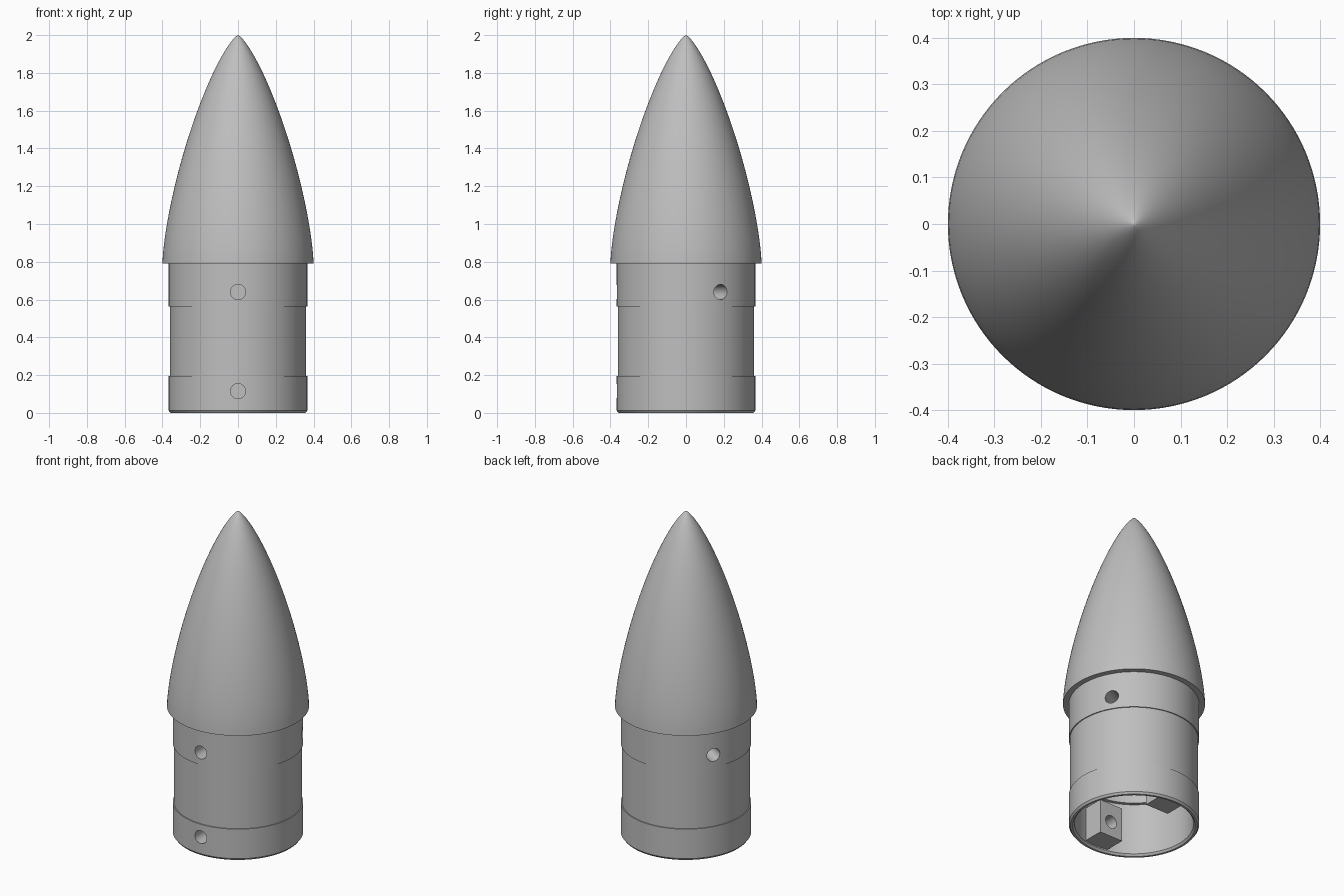
import bpy, bmesh, math
from mathutils import Matrix, Vector

cube = bpy.data.objects.get("Cube")
if cube:
    bpy.data.objects.remove(cube, do_unlink=True)

SEGMENTS = 128
BASE_Z, TOP_Z, BASE_R = 0.79, 2.0, 0.40
HOLE_R, UPPER_Z, LOWER_Z = 0.04, 0.64, 0.115

grey = bpy.data.materials.new("plain grey")
grey.use_nodes = True
grey.diffuse_color = (0.52, 0.52, 0.52, 1)
grey.node_tree.nodes["Principled BSDF"].inputs["Base Color"].default_value = grey.diffuse_color


def finish(name, bm):
    bmesh.ops.recalc_face_normals(bm, faces=bm.faces)
    mesh = bpy.data.meshes.new(name)
    bm.to_mesh(mesh)
    bm.free()
    mesh.materials.append(grey)
    obj = bpy.data.objects.new(name, mesh)
    bpy.context.collection.objects.link(obj)
    return obj


def lathe(name, profile):
    """Revolve (radius, height) points around the z axis."""
    bm = bmesh.new()
    verts = [bm.verts.new((r, 0, z)) for r, z in profile]
    edges = [bm.edges.new(pair) for pair in zip(verts, verts[1:])]
    bmesh.ops.spin(bm, geom=verts + edges, cent=(0, 0, 0), axis=(0, 0, 1),
                   angle=math.tau, steps=SEGMENTS, use_merge=True)
    bmesh.ops.remove_doubles(bm, verts=bm.verts, dist=1e-5)
    return finish(name, bm)


def box(name, size, centre):
    bm = bmesh.new()
    bmesh.ops.create_cube(bm, size=1, matrix=Matrix.Translation(centre) @ Matrix.Diagonal((*size, 1)))
    return finish(name, bm)


def activate(obj):
    bpy.ops.object.select_all(action="DESELECT")
    obj.select_set(True)
    bpy.context.view_layer.objects.active = obj


def drill(obj, degrees, z, inner):
    """Cut a radial screw hole from outside in to the given radius."""
    a = math.radians(degrees)
    out = Vector((math.cos(a), math.sin(a), 0))
    depth = 0.5 - inner
    bm = bmesh.new()
    place = Matrix.Translation(out * (inner + depth / 2) + Vector((0, 0, z)))
    turn = out.to_track_quat("Z", "Y").to_matrix().to_4x4()
    bmesh.ops.create_cone(bm, cap_ends=True, segments=40, radius1=HOLE_R,
                          radius2=HOLE_R, depth=depth, matrix=place @ turn)
    cutter = finish("hole_cutter", bm)
    cutter.hide_render = True
    mod = obj.modifiers.new("hole", "BOOLEAN")
    mod.operation, mod.solver, mod.object = "DIFFERENCE", "EXACT", cutter
    activate(obj)
    bpy.ops.object.modifier_apply(modifier=mod.name)
    bpy.data.objects.remove(cutter, do_unlink=True)


def smooth(obj):
    activate(obj)
    bpy.ops.object.shade_smooth_by_angle(angle=math.radians(25))


# Nose cone: low-drag curve with a flat overhanging base
def nose_radius(t):
    theta = math.acos(1 - 2 * t)
    return BASE_R * math.sqrt(max(0, theta - math.sin(2 * theta) / 2) / math.pi)


STEPS = 48
curve = [((i / STEPS) ** 1.6) for i in range(STEPS + 1)]
nose_profile = [(nose_radius(t), TOP_Z - t * (TOP_Z - BASE_Z)) for t in curve]
nose_cone = lathe("nose_cone", nose_profile + [(0, BASE_Z)])
smooth(nose_cone)

# Shoulder: two raised bands around a slimmer middle, open at the bottom
BAND, MIDDLE = 0.367, 0.361
shoulder = lathe("shoulder", [
    (0, 0.85), (BAND, 0.85), (BAND, 0.563), (MIDDLE, 0.563),
    (MIDDLE, 0.195), (BAND, 0.195), (BAND, 0.012), (0.358, 0),
    (0.345, 0), (0.335, 0.012), (0.335, 0.33), (0.315, 0.33),
    (0.315, 0.53), (0, 0.53)])
for degrees in (-90, 30, 150):
    drill(shoulder, degrees, UPPER_Z, 0.2)
drill(shoulder, -90, LOWER_Z, 0.1)
smooth(shoulder)

# Mounting blocks inside the open end, the front one drilled through
for name, side in (("front_block", -1), ("back_block", 1)):
    block = box(name, (0.16, 0.15, 0.21), (0, side * 0.275, 0.125))
    if side < 0:
        drill(block, -90, LOWER_Z, 0.1)
    smooth(block)
